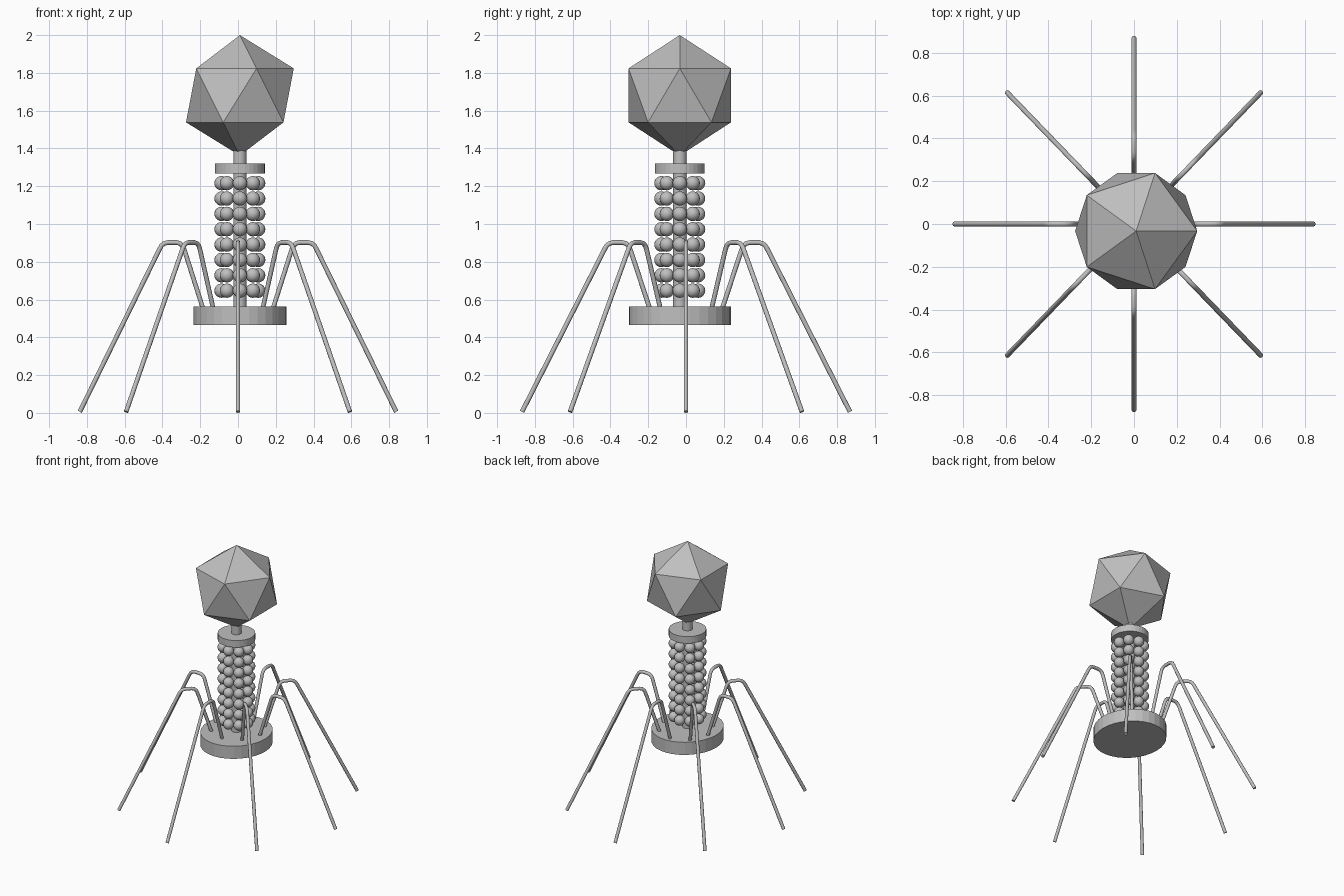
import bpy, bmesh, math
from mathutils import Matrix

if "Cube" in bpy.data.objects:
    bpy.data.objects.remove(bpy.data.objects["Cube"])

CX, CY = 0.01, -0.033          # axis of head, tail and base

grey = bpy.data.materials.new("grey")
grey.diffuse_color = (0.52, 0.52, 0.52, 1)
grey.use_nodes = True
grey.node_tree.nodes["Principled BSDF"].inputs["Base Color"].default_value = grey.diffuse_color


def finish(bm, name, smooth=False):
    bmesh.ops.recalc_face_normals(bm, faces=bm.faces)
    for f in bm.faces:
        f.smooth = smooth
    me = bpy.data.meshes.new(name)
    bm.to_mesh(me)
    bm.free()
    me.materials.append(grey)
    ob = bpy.data.objects.new(name, me)
    bpy.context.collection.objects.link(ob)
    return ob


def disc(name, rx, ry, z0, z1, sides=32):
    bm = bmesh.new()
    bmesh.ops.create_cone(bm, cap_ends=True, segments=sides, radius1=1, radius2=1, depth=1,
                          matrix=Matrix.Translation((CX, CY, (z0 + z1) / 2))
                          @ Matrix.Diagonal((rx, ry, z1 - z0, 1)))
    return finish(bm, name)


# Head: plain icosahedron
bm = bmesh.new()
bmesh.ops.create_icosphere(bm, subdivisions=1, radius=0.319,
                           matrix=Matrix.Translation((CX, CY, 1.681)))
finish(bm, "head")

# Tail tube, collar and base plate
disc("tail_tube", 0.035, 0.035, 0.50, 1.39)
disc("collar", 0.132, 0.132, 1.267, 1.32)
disc("base_plate", 0.246, 0.27, 0.464, 0.562)

# Sheath: eight rings of eight beads
bm = bmesh.new()
for row in range(8):
    for i in range(8):
        a = i * math.pi / 4
        bmesh.ops.create_uvsphere(bm, u_segments=16, v_segments=10, radius=0.038,
                                  matrix=Matrix.Translation((CX + 0.097 * math.cos(a),
                                                             CY + 0.097 * math.sin(a),
                                                             0.647 + row * 0.0813)))
finish(bm, "sheath_beads", smooth=True)

# Legs: bent round rods (radius from centre, height)
PATH = [(0.178, 0.51), (0.294, 0.862), (0.304, 0.884), (0.318, 0.897), (0.338, 0.902),
        (0.385, 0.902), (0.405, 0.897), (0.419, 0.886), (0.430, 0.868), (0.868, 0.006)]
TUBE, SIDES = 0.0125, 10


def leg(name, ang):
    bm = bmesh.new()
    rings = []
    for i, (r, z) in enumerate(PATH):
        r0, z0 = PATH[max(i - 1, 0)]
        r1, z1 = PATH[min(i + 1, len(PATH) - 1)]
        d = math.hypot(r1 - r0, z1 - z0)
        nr, nz = -(z1 - z0) / d, (r1 - r0) / d      # normal within the leg plane
        ring = []
        for k in range(SIDES):
            t = 2 * math.pi * k / SIDES
            u, v = TUBE * math.cos(t), TUBE * math.sin(t)
            rr = r + nr * u
            ring.append(bm.verts.new((0.965 * (rr * math.cos(ang) - v * math.sin(ang)),
                                      rr * math.sin(ang) + v * math.cos(ang),
                                      z + nz * u)))
        rings.append(ring)
    for a, b in zip(rings, rings[1:]):
        for k in range(SIDES):
            n = (k + 1) % SIDES
            bm.faces.new((a[k], a[n], b[n], b[k]))
    bm.faces.new(rings[0])
    bm.faces.new(rings[-1])
    ob = finish(bm, name, smooth=True)
    bpy.ops.object.select_all(action='DESELECT')
    ob.select_set(True)
    bpy.context.view_layer.objects.active = ob
    bpy.ops.object.shade_smooth_by_angle(angle=math.radians(40))


for i in range(8):
    leg(f"leg_{i + 1}", i * math.pi / 4)
